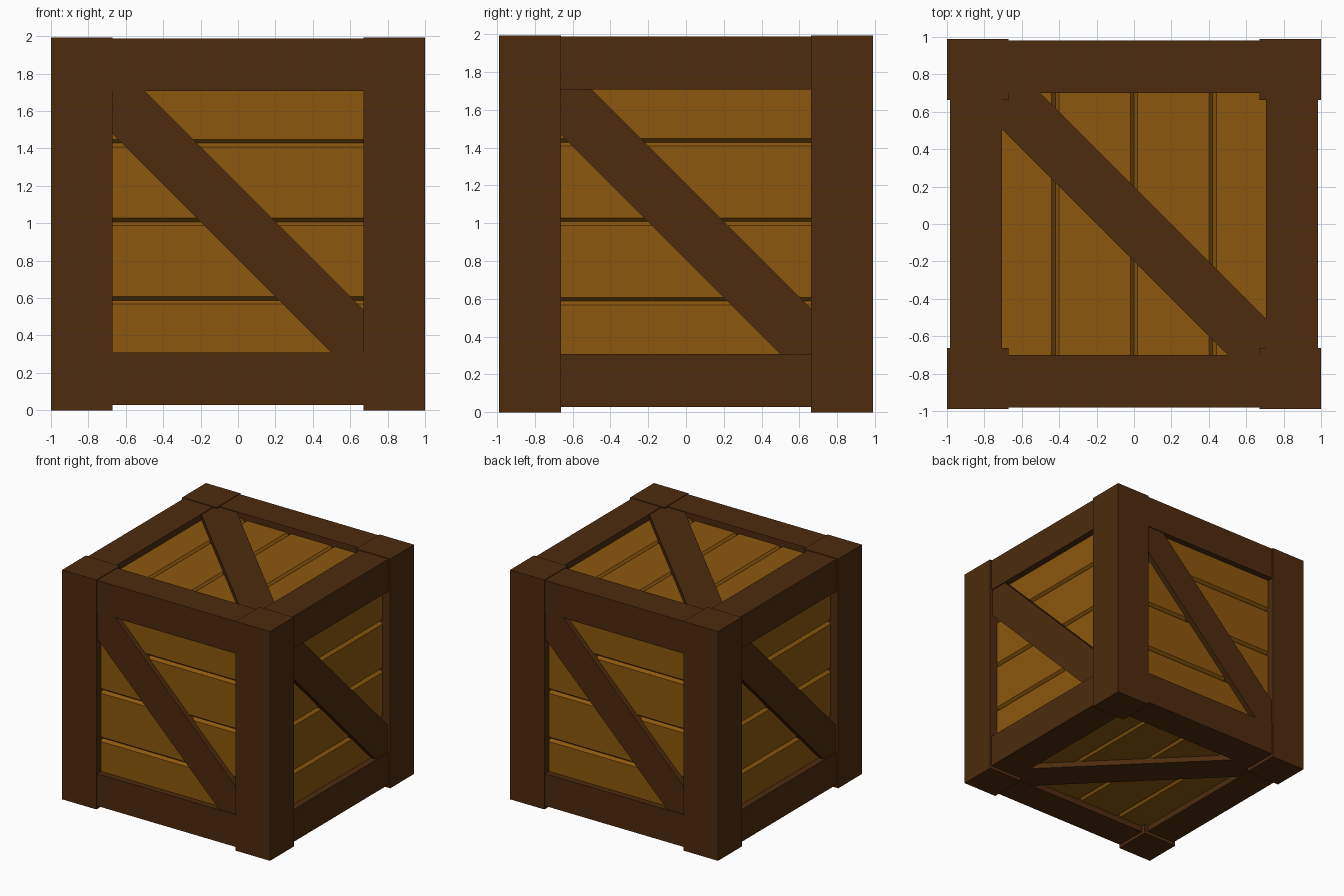
import bpy
import bmesh
from math import radians
from mathutils import Matrix, Vector

if "Cube" in bpy.data.objects:
    bpy.data.objects.remove(bpy.data.objects["Cube"], do_unlink=True)


def material(name, rgb):
    m = bpy.data.materials.new(name)
    m.use_nodes = True
    m.diffuse_color = (*rgb, 1)
    m.node_tree.nodes["Principled BSDF"].inputs["Base Color"].default_value = (*rgb, 1)
    return m


FRAME_WOOD = material("dark brown frame wood", (0.075, 0.024, 0.004))
PLANK_WOOD = material("golden brown plank wood", (0.265, 0.096, 0.004))

MID = 1.008      # height of the crate centre
OUT = 0.98       # outer level of the rails
INNER = 0.70     # inner edge of the rails
POST = 0.67      # inner edge of the corner posts
PANEL = 0.927    # outer level of the planks
PITCH = 0.42     # plank spacing


def finish(name, bm, mat, matrix=Matrix()):
    bm.transform(matrix)
    bmesh.ops.recalc_face_normals(bm, faces=bm.faces)
    mesh = bpy.data.meshes.new(name)
    bm.to_mesh(mesh)
    bm.free()
    mesh.materials.append(mat)
    obj = bpy.data.objects.new(name, mesh)
    bpy.context.collection.objects.link(obj)
    return obj


def box(name, lo, hi, mat):
    lo, hi = Vector(lo), Vector(hi)
    bm = bmesh.new()
    bmesh.ops.create_cube(bm, size=1)
    bm.transform(Matrix.Translation((lo + hi) / 2) @ Matrix.Diagonal((*(hi - lo), 1)))
    return finish(name, bm, mat)


def extrude(points, step):
    bm = bmesh.new()
    face = bm.faces.new([bm.verts.new(p) for p in points])
    new = bmesh.ops.extrude_face_region(bm, geom=[face])["geom"]
    bmesh.ops.translate(bm, vec=step, verts=[v for v in new if isinstance(v, bmesh.types.BMVert)])
    return bm


def planks(name, matrix):
    # Chamfered boards in one profile, leaving V grooves between them
    c, depth = 0.02, 0.025
    profile = [(-2 * PITCH, -0.82)]
    for i in range(-2, 2):
        a, b = i * PITCH, (i + 1) * PITCH
        profile += [(a, depth - PANEL), (a + c, -PANEL), (b - c, -PANEL)]
    profile += [(2 * PITCH, depth - PANEL), (2 * PITCH, -0.82)]
    bm = extrude([(-0.8, y, z) for z, y in profile], (1.6, 0, 0))
    finish(name, bm, PLANK_WOOD, matrix)


def brace(name, matrix, a, b):
    # Diagonal board trimmed to the opening
    w = 0.2
    outline = [(-a, b), (w - b, b), (a, w - a), (a, -b), (b - w, -b), (-a, a - w)]
    bm = extrude([(x, 0.006 - OUT, z) for x, z in outline], (0, 0.1, 0))
    finish(name, bm, FRAME_WOOD, matrix)


# Corner posts
for sx, xn in ((-1, "right"), (1, "left")):
    for sy, yn in ((-1, "front"), (1, "back")):
        xs, ys = sorted((sx * POST, sx)), sorted((sy * 0.662, sy * 0.988))
        box(f"{yn}_{xn}_post", (xs[0], ys[0], 0), (xs[1], ys[1], 1.993), FRAME_WOOD)

# Rails between the posts, top and bottom
for sz, zn in ((-1, "bottom"), (1, "top")):
    z0, z1 = sorted((MID + sz * INNER, MID + sz * OUT))
    for s, xn, yn in ((-1, "right", "front"), (1, "left", "back")):
        y0, y1 = sorted((s * INNER, s * OUT))
        box(f"{zn}_{yn}_rail", (-POST, y0, z0), (POST, y1, z1), FRAME_WOOD)
        x0, x1 = sorted((s * 0.705, s * 0.984))
        box(f"{zn}_{xn}_rail", (x0, -0.662, z0), (x1, 0.662, z1), FRAME_WOOD)

# Planks and braces on the four sides
centre = Matrix.Translation((0, 0, MID))
for i, side in enumerate(("front", "left", "back", "right")):
    m = centre @ Matrix.Rotation(radians(90 * i), 4, "Z")
    planks(f"{side}_planks", m)
    brace(f"{side}_brace", m, POST, INNER)

# Lid and base, the base mirroring the lid
lid = Matrix.Rotation(radians(-90), 4, "X")
roll = Matrix.Rotation(radians(90), 4, "Y")
for s, side in ((1, "top"), (-1, "bottom")):
    m = centre @ Matrix.Diagonal((1, 1, s, 1)) @ lid
    planks(f"{side}_planks", m @ roll)
    brace(f"{side}_brace", m, 0.705, INNER)
